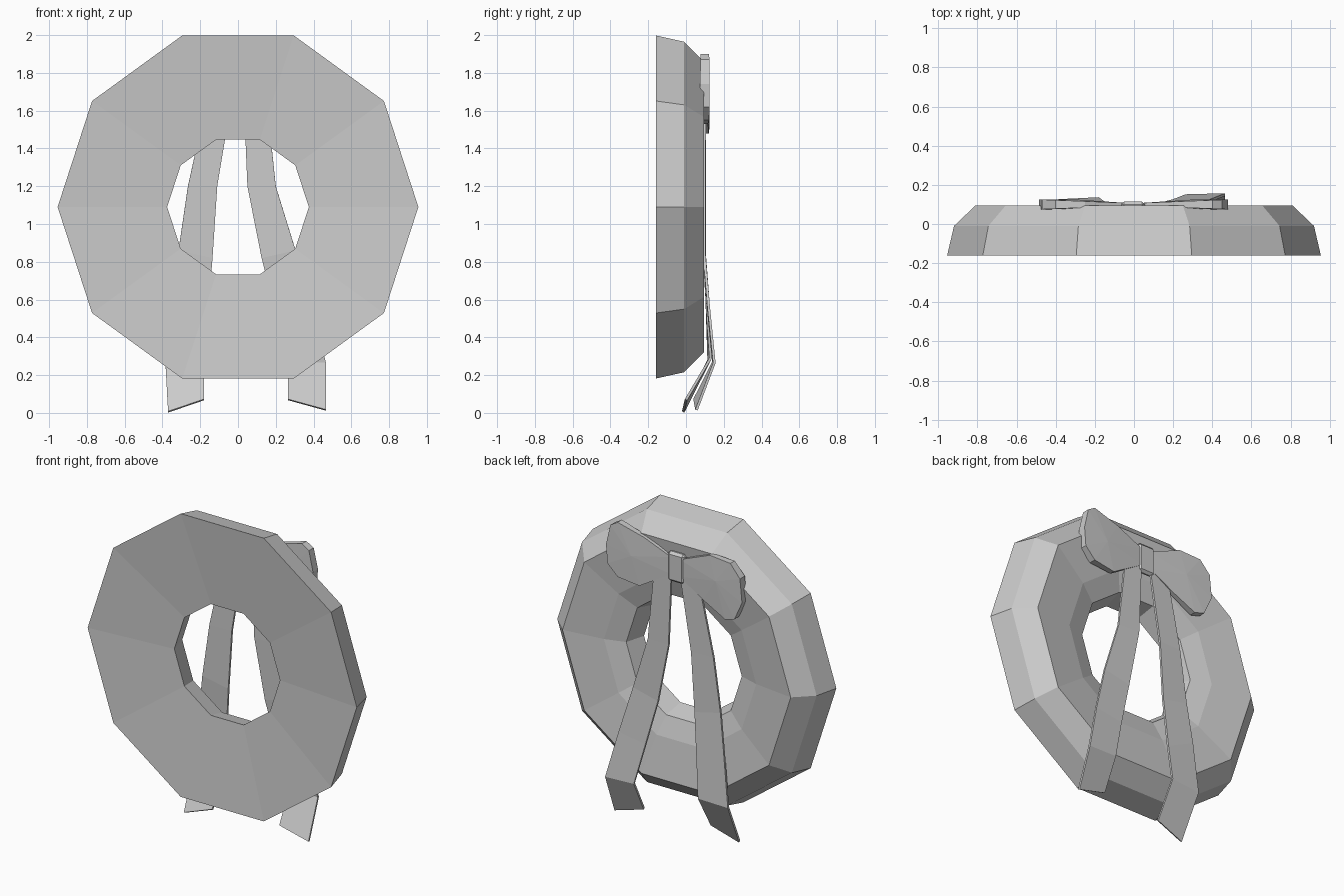
import bpy
import bmesh
from math import cos, sin, pi

old = bpy.data.objects.get("Cube")
if old:
    bpy.data.objects.remove(old, do_unlink=True)

GREY = (0.6, 0.6, 0.6, 1)
grey = bpy.data.materials.new("plain_grey")
grey.use_nodes = True
grey.diffuse_color = GREY
grey.node_tree.nodes["Principled BSDF"].inputs["Base Color"].default_value = GREY


def finish(name, bm):
    """Turn a bmesh into a flat-shaded grey object."""
    bmesh.ops.recalc_face_normals(bm, faces=bm.faces)
    mesh = bpy.data.meshes.new(name)
    bm.to_mesh(mesh)
    bm.free()
    mesh.materials.append(grey)
    obj = bpy.data.objects.new(name, mesh)
    bpy.context.collection.objects.link(obj)
    return obj


def bridge(bm, a, b, closed=True):
    """Join two rows of vertices with quads."""
    n = len(a)
    for i in range(n if closed else n - 1):
        j = (i + 1) % n
        bm.faces.new((a[i], a[j], b[j], b[i]))


# Ten-sided wreath ring: closed (radius, y) profile swept about the y axis,
# with a slightly dished front and a back that slopes into the hole
SIDES = 10
CENTRE_Z = 1.09
profile = [(0.955, -0.16), (0.92, -0.01), (0.81, 0.095),
           (0.54, 0.06), (0.41, 0.02), (0.375, -0.11)]
bm = bmesh.new()
loops = []
for i in range(SIDES):
    a = 2 * pi * i / SIDES
    loops.append([bm.verts.new((r * cos(a), y, CENTRE_Z + r * sin(a))) for r, y in profile])
for i in range(SIDES):
    bridge(bm, loops[i], loops[(i + 1) % SIDES])
finish("wreath_ring", bm)


# Bow loops: flat fans, thicker toward the outer end, with a raised middle
def bow_loop(name, outline):
    bm = bmesh.new()
    sides = []
    mid_x = sum(x for x, z in outline) / len(outline)
    for d in (-1, 1):
        row = [bm.verts.new((x, 0.1 + d * (0.006 + 0.04 * abs(x)), z)) for x, z in outline]
        hub = bm.verts.new((mid_x, 0.1 + d * 0.025, 1.71))
        for i in range(len(row)):
            bm.faces.new((row[i - 1], row[i], hub))
        sides.append(row)
    bridge(bm, *sides)
    finish(name, bm)


bow_loop("bow_loop_left", [(0.03, 1.77), (0.22, 1.85), (0.40, 1.9), (0.45, 1.87), (0.48, 1.74),
                           (0.47, 1.62), (0.40, 1.55), (0.25, 1.53), (0.03, 1.66)])
bow_loop("bow_loop_right", [(-0.03, 1.77), (-0.25, 1.86), (-0.40, 1.85), (-0.47, 1.77),
                            (-0.485, 1.62), (-0.43, 1.5), (-0.36, 1.48), (-0.2, 1.56), (-0.03, 1.66)])

# Knot block with bevelled corners
bm = bmesh.new()
bmesh.ops.create_cube(bm, size=1)
for v in bm.verts:
    v.co = (v.co.x * 0.12 - 0.005, v.co.y * 0.04 + 0.095, v.co.z * 0.19 + 1.71)
knot = finish("bow_knot", bm)
bevel = knot.modifiers.new("Bevel", 'BEVEL')
bevel.width = 0.015
bevel.segments = 1


# Ribbon tails: each row gives the inner and outer edge points
def tail(name, rows):
    bm = bmesh.new()
    strips = [[bm.verts.new(p) for p in row] for row in rows]
    for a, b in zip(strips, strips[1:]):
        bridge(bm, a, b, closed=False)
    obj = finish(name, bm)
    solid = obj.modifiers.new("Thickness", 'SOLIDIFY')
    solid.thickness = 0.014
    solid.offset = 0


tail("tail_left", [[(0.03, 0.1, 1.68), (0.15, 0.1, 1.68)],
                   [(0.05, 0.1, 1.2), (0.2, 0.095, 1.2)],
                   [(0.125, 0.1, 0.82), (0.305, 0.095, 0.86)],
                   [(0.2, 0.12, 0.53), (0.39, 0.12, 0.56)],
                   [(0.265, 0.145, 0.27), (0.465, 0.15, 0.265)],
                   [(0.265, 0.045, 0.07), (0.465, 0.055, 0.015)]])
tail("tail_right", [[(-0.03, 0.1, 1.68), (-0.16, 0.1, 1.68)],
                    [(-0.11, 0.1, 1.2), (-0.265, 0.095, 1.2)],
                    [(-0.135, 0.1, 0.82), (-0.315, 0.095, 0.86)],
                    [(-0.16, 0.115, 0.51), (-0.35, 0.11, 0.6)],
                    [(-0.18, 0.13, 0.29), (-0.385, 0.12, 0.28)],
                    [(-0.18, 0.0, 0.07), (-0.37, -0.015, 0.005)]])
